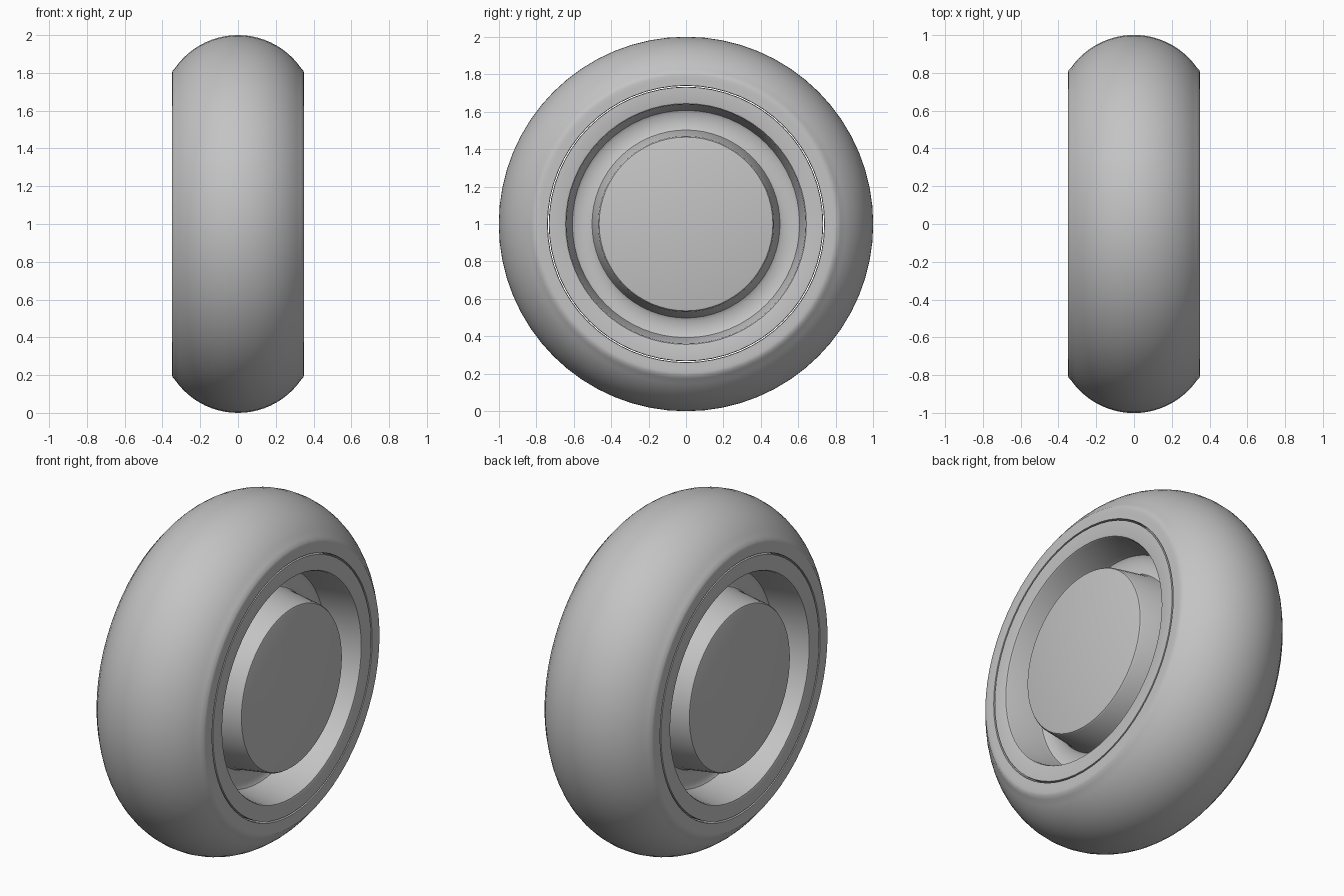
import bpy, bmesh, math
from mathutils import Matrix, Vector

cube = bpy.data.objects.get("Cube")
if cube:
    bpy.data.objects.remove(cube)

GREY = (0.55, 0.55, 0.55, 1)
mat = bpy.data.materials.new("plain grey")
mat.use_nodes = True
mat.diffuse_color = GREY
mat.node_tree.nodes["Principled BSDF"].inputs["Base Color"].default_value = GREY


def lathe(name, half, closed=False, steps=64):
    """Spin a mirrored (x, radius) half profile about the axle."""
    profile = half + [(-x, r) for x, r in reversed(half) if x > 1e-6]
    bm = bmesh.new()
    verts = [bm.verts.new((x, 0, r)) for x, r in profile]
    pairs = list(zip(verts, verts[1:]))
    if closed:
        pairs.append((verts[-1], verts[0]))
    edges = [bm.edges.new(p) for p in pairs]
    bmesh.ops.spin(bm, geom=verts + edges, cent=(0, 0, 0), axis=(1, 0, 0),
                   angle=math.tau, steps=steps, use_duplicate=False)
    bmesh.ops.remove_doubles(bm, verts=bm.verts, dist=1e-5)
    bmesh.ops.recalc_face_normals(bm, faces=bm.faces)
    mesh = bpy.data.meshes.new(name)
    bm.to_mesh(mesh)
    bm.free()
    mesh.materials.append(mat)
    obj = bpy.data.objects.new(name, mesh)
    obj.location.z = 1
    bpy.context.collection.objects.link(obj)
    bpy.ops.object.select_all(action='DESELECT')
    obj.select_set(True)
    bpy.context.view_layer.objects.active = obj
    bpy.ops.object.shade_smooth_by_angle(angle=math.radians(35))
    return obj


# Tyre: flat sidewall, softened shoulder, round crown
R = 0.406
crown = [(R * math.sin(a), 1 - R + R * math.cos(a))
         for a in (math.radians(d) for d in range(55, -1, -5))]
lathe("tyre", [(0.33, 0.738), (0.35, 0.74), (0.35, 0.775), (0.35, 0.795),
               (0.347, 0.812)] + crown, closed=True)

# Rim with raised lip, dished channel and flush hub on both sides
lathe("rim_and_hub", [
    (0.35, 0), (0.35, 0.455), (0.347, 0.464), (0.338, 0.47),
    (0.16, 0.495), (0.14, 0.502), (0.13, 0.52),
    (0.13, 0.59), (0.14, 0.607), (0.16, 0.613),
    (0.338, 0.638), (0.347, 0.643), (0.35, 0.652),
    (0.35, 0.731), (0.33, 0.733), (0, 0.733)])
